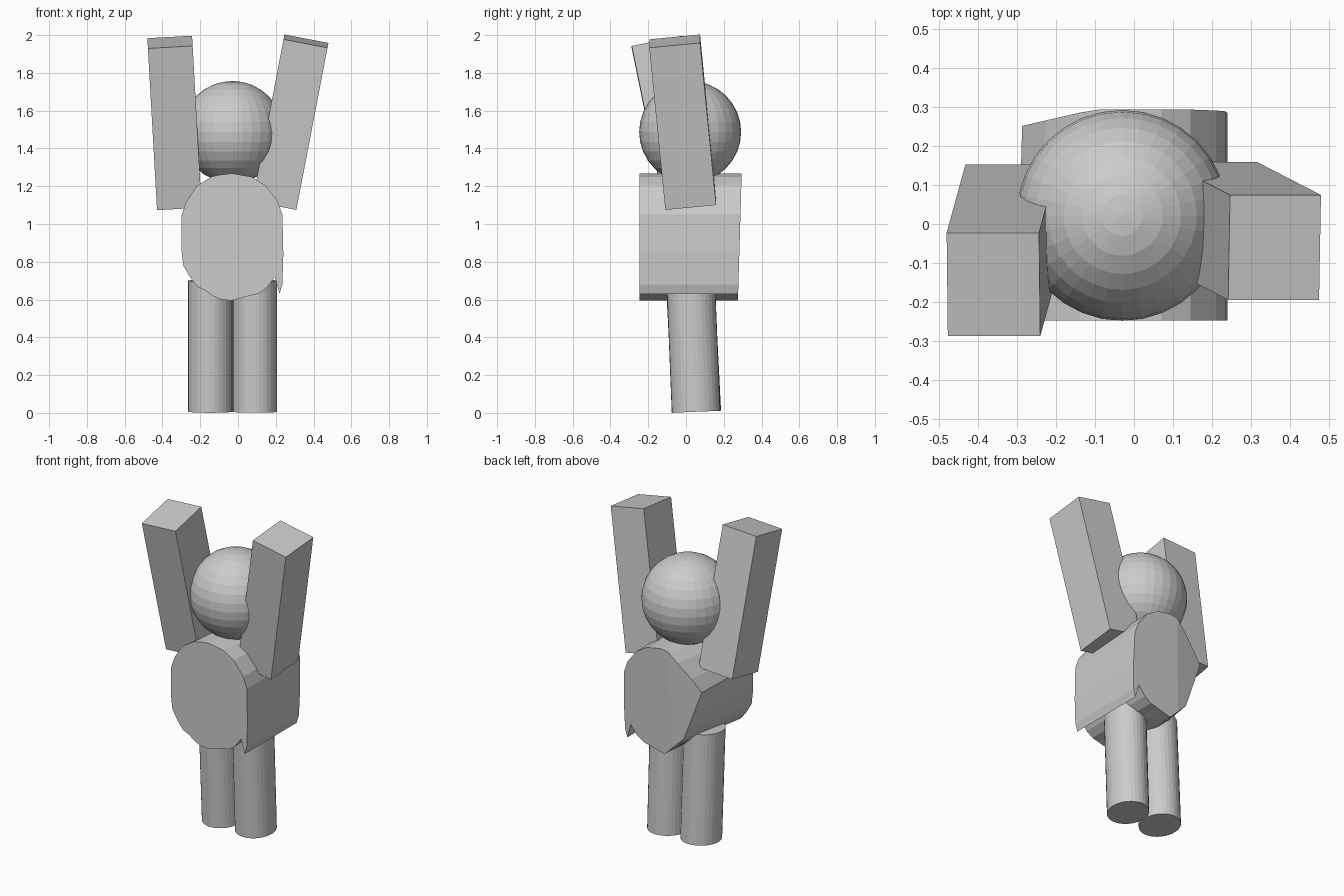
import bpy
import bmesh
from mathutils import Vector, Matrix

cube = bpy.data.objects.get("Cube")
if cube:
    bpy.data.objects.remove(cube, do_unlink=True)

# Single clay grey material
grey = bpy.data.materials.new("clay_grey")
grey.use_nodes = True
shade = (0.6, 0.6, 0.6, 1.0)
grey.diffuse_color = shade
grey.node_tree.nodes["Principled BSDF"].inputs["Base Color"].default_value = shade


def add_object(name, bm):
    bmesh.ops.recalc_face_normals(bm, faces=bm.faces)
    mesh = bpy.data.meshes.new(name)
    bm.to_mesh(mesh)
    bm.free()
    mesh.materials.append(grey)
    obj = bpy.data.objects.new(name, mesh)
    bpy.context.collection.objects.link(obj)
    return obj


def limb_matrix(base, tip, width, depth):
    """Stretch a unit primitive between two end centres."""
    base, tip = Vector(base), Vector(tip)
    axis = tip - base
    z = axis.normalized()
    x = Vector((0, 1, 0)).cross(z).normalized()
    y = z.cross(x)
    turn = Matrix((x, y, z)).transposed().to_4x4()
    size = Matrix.Diagonal((width, depth, axis.length, 1))
    return Matrix.Translation((base + tip) / 2) @ turn @ size


def arm(name, base, tip):
    bm = bmesh.new()
    bmesh.ops.create_cube(bm, size=1, matrix=limb_matrix(base, tip, 0.237, 0.27))
    add_object(name, bm)


def leg(name, base, tip):
    bm = bmesh.new()
    bmesh.ops.create_cone(bm, cap_ends=True, segments=32, radius1=0.5, radius2=0.5,
                          depth=1, matrix=limb_matrix(base, tip, 0.235, 0.257))
    add_object(name, bm)


# Torso: irregular rounded outline, lofted to a trimmed copy at the back
outline = [(-0.03, 1.268), (-0.1, 1.26), (-0.14, 1.25), (-0.22, 1.2),
           (-0.275, 1.115), (-0.3, 1.04), (-0.3, 0.87), (-0.29, 0.78),
           (-0.255, 0.72), (-0.215, 0.668), (-0.175, 0.65), (-0.135, 0.62),
           (-0.09, 0.6), (-0.035, 0.595), (0.025, 0.61), (0.06, 0.62),
           (0.105, 0.63), (0.15, 0.66), (0.195, 0.72), (0.22, 0.63),
           (0.235, 0.68), (0.24, 0.84), (0.235, 1.05), (0.21, 1.12),
           (0.145, 1.205), (0.07, 1.25)]


def back_point(x, z):
    x = max(x, z - 1.34, -0.17 - (z - 0.72) * 0.364, 0.55 - z)
    y = 0.293 - max(0, -0.1 - x) * 0.2 - max(0, 1.2 - z) * 0.03
    return x, y, z


bm = bmesh.new()
front = [bm.verts.new((x, -0.247, z)) for x, z in outline]
back = [bm.verts.new(back_point(x, z)) for x, z in outline]
count = len(outline)
for i in range(count):
    j = (i + 1) % count
    bm.faces.new((front[i], front[j], back[j], back[i]))
bm.faces.new(front)
# The back is folded along a crease
bm.faces.new(back[1:11])
bm.faces.new(back[10:] + back[:2])
add_object("torso", bm)

# Head
bm = bmesh.new()
bmesh.ops.create_uvsphere(bm, u_segments=32, v_segments=16, radius=0.27,
                          matrix=Matrix.Translation((-0.03, 0.022, 1.487)))
add_object("head", bm)

# Raised arms
arm("left_arm", (0.195, 0.025, 1.11), (0.36, -0.06, 1.968))
arm("right_arm", (-0.312, 0.02, 1.107), (-0.36, -0.155, 1.963))

# Legs
leg("left_leg", (0.089, 0.053, 0.006), (0.089, 0.025, 0.7))
leg("right_leg", (-0.147, 0.057, 0.007), (-0.147, 0.022, 0.7))
